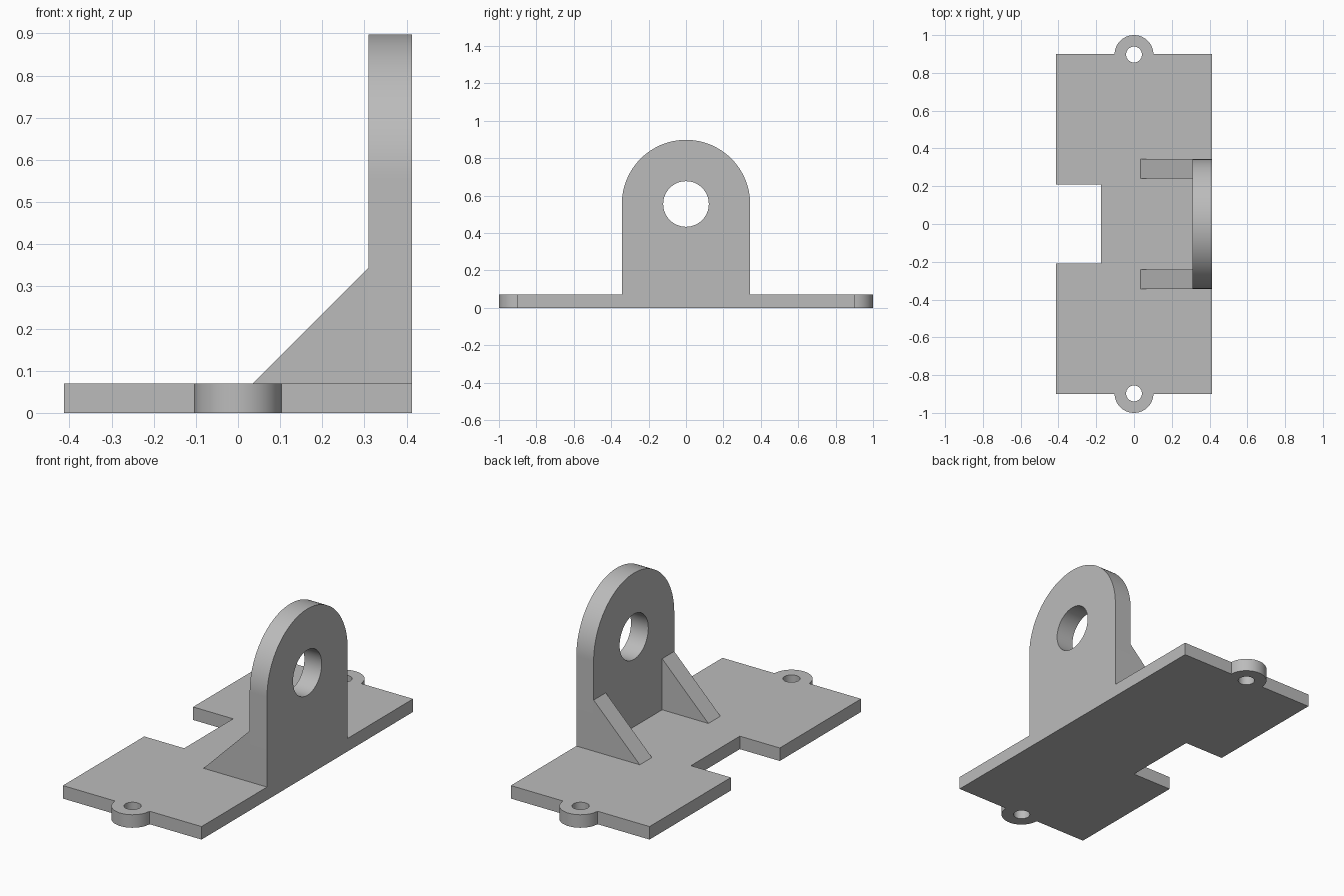
import bpy
import bmesh
from math import cos, sin, pi, radians
from mathutils import Vector

cube = bpy.data.objects.get("Cube")
if cube:
    bpy.data.objects.remove(cube, do_unlink=True)

grey = bpy.data.materials.new("plain grey")
grey.use_nodes = True
colour = (0.5, 0.5, 0.5, 1)
grey.diffuse_color = colour
grey.node_tree.nodes["Principled BSDF"].inputs["Base Color"].default_value = colour

THICK = 0.07        # base plate thickness
HALF_X = 0.413      # half width of base
EDGE_Y = 0.9        # straight ends of base
LUG_R = 0.103
WALL_X = 0.31       # inner face of upright
WALL_Y = 0.343      # half width of upright, also its top radius
PIVOT_Z = 0.555


def arc(cx, cy, r, start, end, steps):
    return [(cx + r * cos(start + (end - start) * i / steps),
             cy + r * sin(start + (end - start) * i / steps)) for i in range(steps + 1)]


def circle(cx, cy, r, steps=48):
    return arc(cx, cy, r, 0, 2 * pi, steps)[:-1]


def solid(name, loops, place, depth):
    """Fill an outline (with optional hole loops) and extrude it."""
    bm = bmesh.new()
    for loop in loops:
        verts = [bm.verts.new(place(*p)) for p in loop]
        for a, b in zip(verts, verts[1:] + verts[:1]):
            bm.edges.new((a, b))
    bmesh.ops.triangle_fill(bm, use_beauty=True, edges=bm.edges[:])
    result = bmesh.ops.extrude_face_region(bm, geom=bm.faces[:], use_keep_orig=True)
    moved = [g for g in result["geom"] if isinstance(g, bmesh.types.BMVert)]
    bmesh.ops.translate(bm, verts=moved, vec=Vector(depth))
    bmesh.ops.recalc_face_normals(bm, faces=bm.faces[:])
    mesh = bpy.data.meshes.new(name)
    bm.to_mesh(mesh)
    bm.free()
    mesh.materials.append(grey)
    obj = bpy.data.objects.new(name, mesh)
    bpy.context.collection.objects.link(obj)
    bpy.ops.object.select_all(action="DESELECT")
    obj.select_set(True)
    bpy.context.view_layer.objects.active = obj
    bpy.ops.object.shade_smooth_by_angle(angle=radians(30))
    return obj


# Base plate with a notch on the right and a drilled lug at each end
outline = [(HALF_X, -EDGE_Y), (HALF_X, EDGE_Y)]
outline += arc(0, EDGE_Y - 0.003, LUG_R, 0.03, pi - 0.03, 32)
outline += [(-HALF_X, EDGE_Y), (-HALF_X, 0.208), (-0.175, 0.208),
            (-0.175, -0.208), (-HALF_X, -0.208), (-HALF_X, -EDGE_Y)]
outline += arc(0, 0.003 - EDGE_Y, LUG_R, pi + 0.03, 2 * pi - 0.03, 32)
holes = [circle(0, s * (EDGE_Y - 0.003), 0.042) for s in (1, -1)]
solid("base_plate", [outline] + holes, lambda x, y: (x, y, 0), (0, 0, THICK))

# Round-topped upright with a pivot hole
arch = [(-WALL_Y, THICK), (WALL_Y, THICK)] + arc(0, PIVOT_Z, WALL_Y, 0, pi, 64)
solid("upright", [arch, circle(0, PIVOT_Z, 0.122)],
      lambda y, z: (WALL_X, y, z), (HALF_X - WALL_X, 0, 0))

# Triangular gussets bracing the upright
triangle = [(0.035, THICK), (WALL_X, THICK), (WALL_X, 0.345)]
for name, side in (("front_gusset", -1), ("back_gusset", 1)):
    solid(name, [triangle], lambda x, z: (x, side * WALL_Y, z), (0, -side * 0.103, 0))
